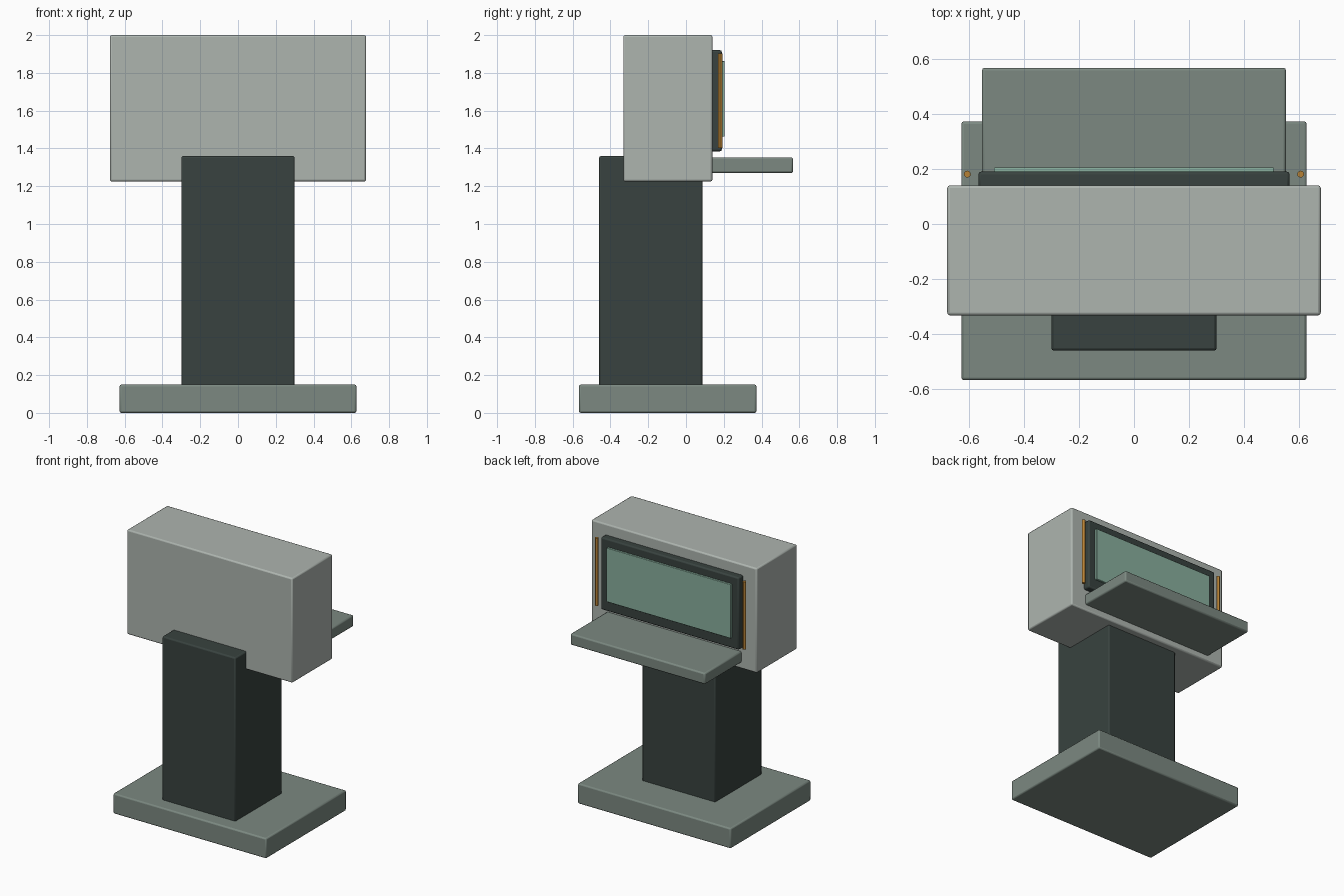
import bpy
import math
from mathutils import Vector

if "Cube" in bpy.data.objects:
    bpy.data.objects.remove(bpy.data.objects["Cube"])


def material(name, rgb):
    m = bpy.data.materials.new(name)
    m.diffuse_color = (*rgb, 1)
    m.use_nodes = True
    m.node_tree.nodes["Principled BSDF"].inputs["Base Color"].default_value = m.diffuse_color
    return m


pale = material("pale_grey", (0.42, 0.46, 0.43))
sage = material("sage_grey", (0.20, 0.25, 0.22))
dark = material("dark_grey", (0.040, 0.055, 0.050))
glass = material("green_glass", (0.25, 0.43, 0.34))
amber = material("amber", (0.47, 0.22, 0.035))


def finish(ob, name, mat, bevel):
    ob.name = name
    ob.data.materials.append(mat)
    if bevel:
        mod = ob.modifiers.new("bevel", "BEVEL")
        mod.width = bevel
        mod.segments = 2
    bpy.ops.object.shade_smooth_by_angle(angle=math.radians(30))


def box(name, lo, hi, mat, bevel=0.01):
    lo, hi = Vector(lo), Vector(hi)
    bpy.ops.mesh.primitive_cube_add(size=1, location=(lo + hi) / 2)
    ob = bpy.context.object
    ob.scale = hi - lo
    bpy.ops.object.transform_apply(location=False, rotation=False, scale=True)
    finish(ob, name, mat, bevel)


# Floor plate and column
box("base", (-0.627, -0.567, 0), (0.627, 0.373, 0.15), sage)
box("column", (-0.30, -0.46, 0.13), (0.30, 0.087, 1.36), dark)

# Cabinet head
box("head", (-0.678, -0.332, 1.225), (0.678, 0.14, 2.0), pale)

# Screen with its frame, and the shelf below
box("screen_frame", (-0.565, 0.13, 1.385), (0.565, 0.19, 1.92), dark)
box("screen", (-0.508, 0.18, 1.462), (0.508, 0.205, 1.862), glass, 0.003)
box("shelf", (-0.552, 0.12, 1.27), (0.552, 0.567, 1.353), sage)

# Light rods on both sides of the screen
for side, x in (("left", -0.605), ("right", 0.605)):
    bpy.ops.mesh.primitive_cylinder_add(vertices=12, radius=0.0125, depth=0.50,
                                        location=(x, 0.181, 1.652))
    finish(bpy.context.object, side + "_light_rod", amber, 0)
